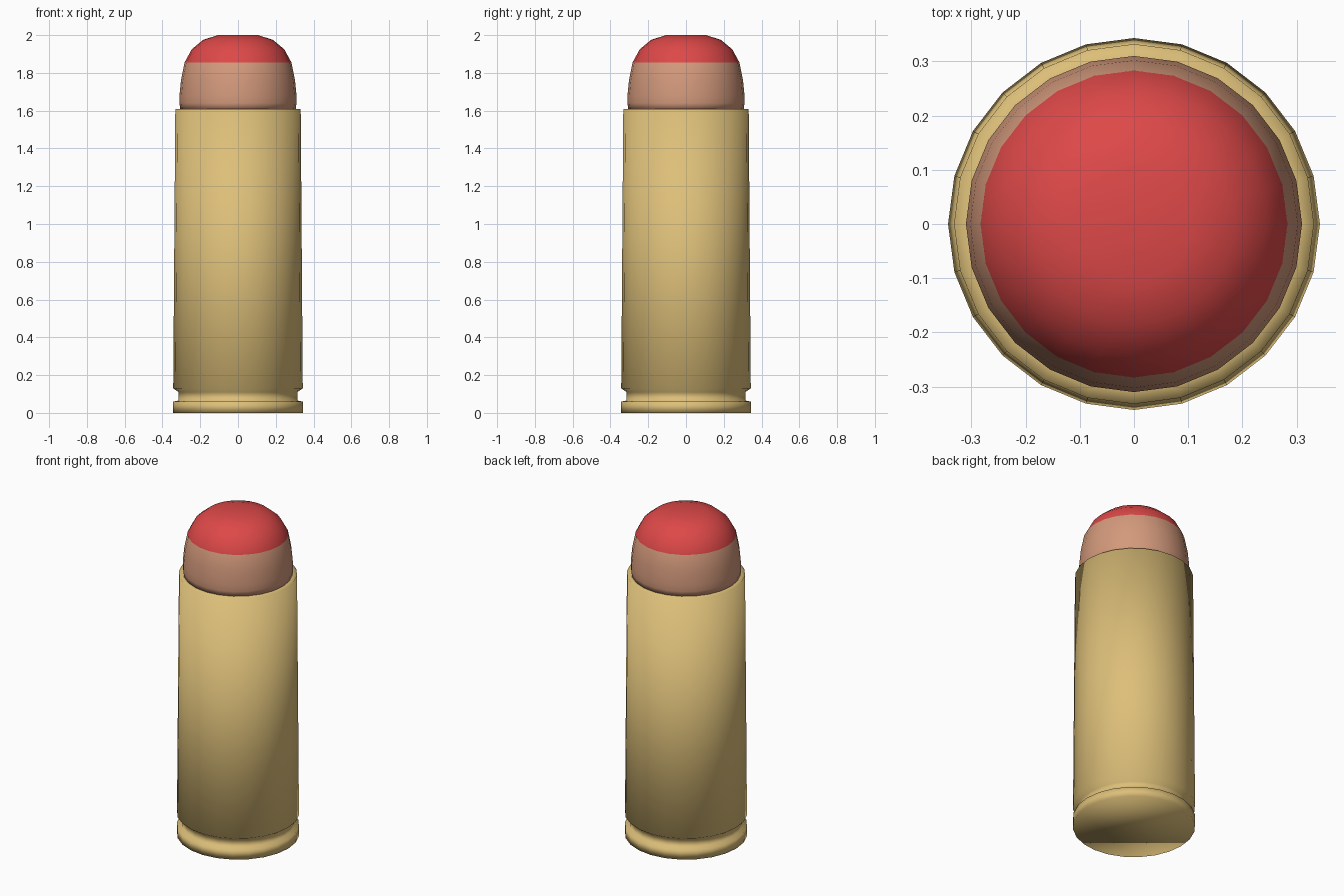
import bpy
import bmesh
from math import cos, sin, tau

SIDES = 24

cube = bpy.data.objects.get("Cube")
if cube:
    bpy.data.objects.remove(cube, do_unlink=True)


def make_material(name, color):
    mat = bpy.data.materials.new(name)
    mat.use_nodes = True
    mat.diffuse_color = (*color, 1)
    mat.node_tree.nodes["Principled BSDF"].inputs["Base Color"].default_value = (*color, 1)
    return mat


def lathe(name, profile, materials):
    """Turn a (radius, height) profile into a capped, smooth solid."""
    bm = bmesh.new()
    rings = [[bm.verts.new((r * cos(tau * i / SIDES), r * sin(tau * i / SIDES), z))
              for i in range(SIDES)] for r, z in profile]
    for low, high in zip(rings, rings[1:]):
        for i in range(SIDES):
            j = (i + 1) % SIDES
            bm.faces.new((low[i], low[j], high[j], high[i]))
    bm.faces.new(rings[0][::-1])
    bm.faces.new(rings[-1])
    for face in bm.faces:
        face.smooth = True
    mesh = bpy.data.meshes.new(name)
    bm.to_mesh(mesh)
    bm.free()
    for mat in materials:
        mesh.materials.append(mat)
    obj = bpy.data.objects.new(name, mesh)
    bpy.context.collection.objects.link(obj)
    return obj


brass = make_material("brass", (0.72, 0.52, 0.19))
copper = make_material("copper", (0.65, 0.32, 0.20))
red = make_material("red_tip", (0.73, 0.065, 0.065))

# Casing: rim, extractor groove, tapered wall and mouth
lathe("casing", [(0.343, 0), (0.343, 0.06), (0.315, 0.065), (0.315, 0.11),
                 (0.343, 0.13), (0.332, 1.61), (0.30, 1.61)], [brass])

# Bullet: rounded nose with a flat end
TIP_START = 1.855
bullet = lathe("bullet", [(0.305, 1.605), (0.31, 1.64), (0.31, 1.68), (0.302, 1.76),
                          (0.283, TIP_START), (0.245, 1.925), (0.185, 1.975),
                          (0.105, 2.0)], [copper, red])

# Painted tip
for face in bullet.data.polygons:
    face.material_index = int(face.center.z > TIP_START)
